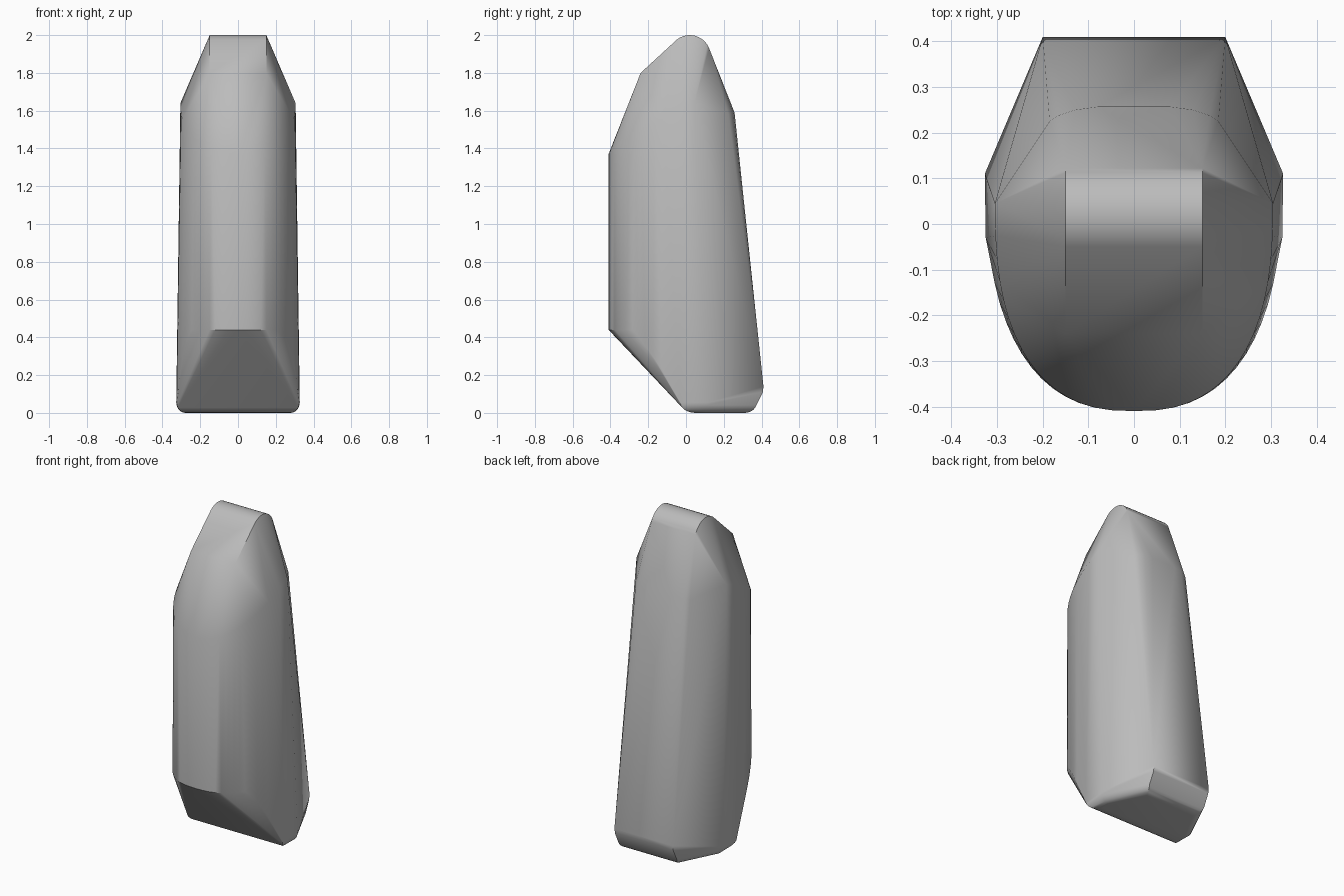
import bpy
import bmesh
from math import sin, cos, pi, radians

cube = bpy.data.objects.get("Cube")
if cube:
    bpy.data.objects.remove(cube, do_unlink=True)

points = []


def pair(x, y, z):
    """Add a point and its mirror image."""
    points.extend([(x, y, z), (-x, y, z)])


def bow(width, y_front, y_end, steps=16):
    """Half of a rounded plan outline, from the front centre to the side."""
    for i in range(steps + 1):
        a = i / steps * pi / 2
        power = 2 / 2.5
        yield width * sin(a) ** power, y_end + (y_front - y_end) * max(cos(a), 0) ** power


# Rounded top ridge
for i in range(13):
    a = radians(22 + i * 10.7)
    pair(0.15, 0.02 + 0.11 * cos(a), 1.89 + 0.11 * sin(a))
pair(0.15, -0.24, 1.80)

# Upper shoulder, rising from the front to the sides
for x, y in bow(0.305, -0.41, 0.045):
    t = (y + 0.41) / 0.455
    pair(x, y, 1.37 + 0.27 * t ** 0.8)

# Lower front edge, dropping along the sides
for x, y in bow(0.325, -0.41, 0.11):
    pair(x, y, min(0.44, max(0.06, 0.44 - (y + 0.28) * 1.35)))

# Upper back edge, gently bowed
for x, y, z in [(0.08, 0.257, 1.59), (0.13, 0.25, 1.59), (0.165, 0.238, 1.59), (0.185, 0.225, 1.58)]:
    pair(x, y, z)

# Base with rounded lower edges
for i in range(7):
    a = i / 6 * pi / 2
    inset, z = 0.05 * (1 - cos(a)), 0.055 * (1 - sin(a))
    pair(0.325 - inset, -0.03 + 1.6 * inset, z)
    pair(0.327 - inset, 0.11, z)
    pair(0.2 - 0.6 * inset, 0.375 - 1.3 * inset, z)
pair(0.2, 0.41, 0.14)
pair(0.198, 0.407, 0.11)

# Body as the hull around all the outlines
bm = bmesh.new()
for p in points:
    bm.verts.new(p)
bmesh.ops.remove_doubles(bm, verts=bm.verts[:], dist=0.002)
bmesh.ops.convex_hull(bm, input=bm.verts[:])
loose = [v for v in bm.verts if not v.link_faces]
bmesh.ops.delete(bm, geom=loose, context="VERTS")
bmesh.ops.dissolve_limit(bm, angle_limit=radians(0.5), verts=bm.verts[:], edges=bm.edges[:])
bmesh.ops.recalc_face_normals(bm, faces=bm.faces[:])

mesh = bpy.data.meshes.new("body")
bm.to_mesh(mesh)
bm.free()
body = bpy.data.objects.new("body", mesh)
bpy.context.collection.objects.link(body)

# Plain grey finish
grey = bpy.data.materials.new("plain grey")
grey.use_nodes = True
colour = (0.5, 0.5, 0.5, 1)
grey.diffuse_color = colour
grey.node_tree.nodes["Principled BSDF"].inputs["Base Color"].default_value = colour
mesh.materials.append(grey)

bpy.ops.object.select_all(action="DESELECT")
body.select_set(True)
bpy.context.view_layer.objects.active = body
bpy.ops.object.shade_smooth_by_angle(angle=radians(30))
